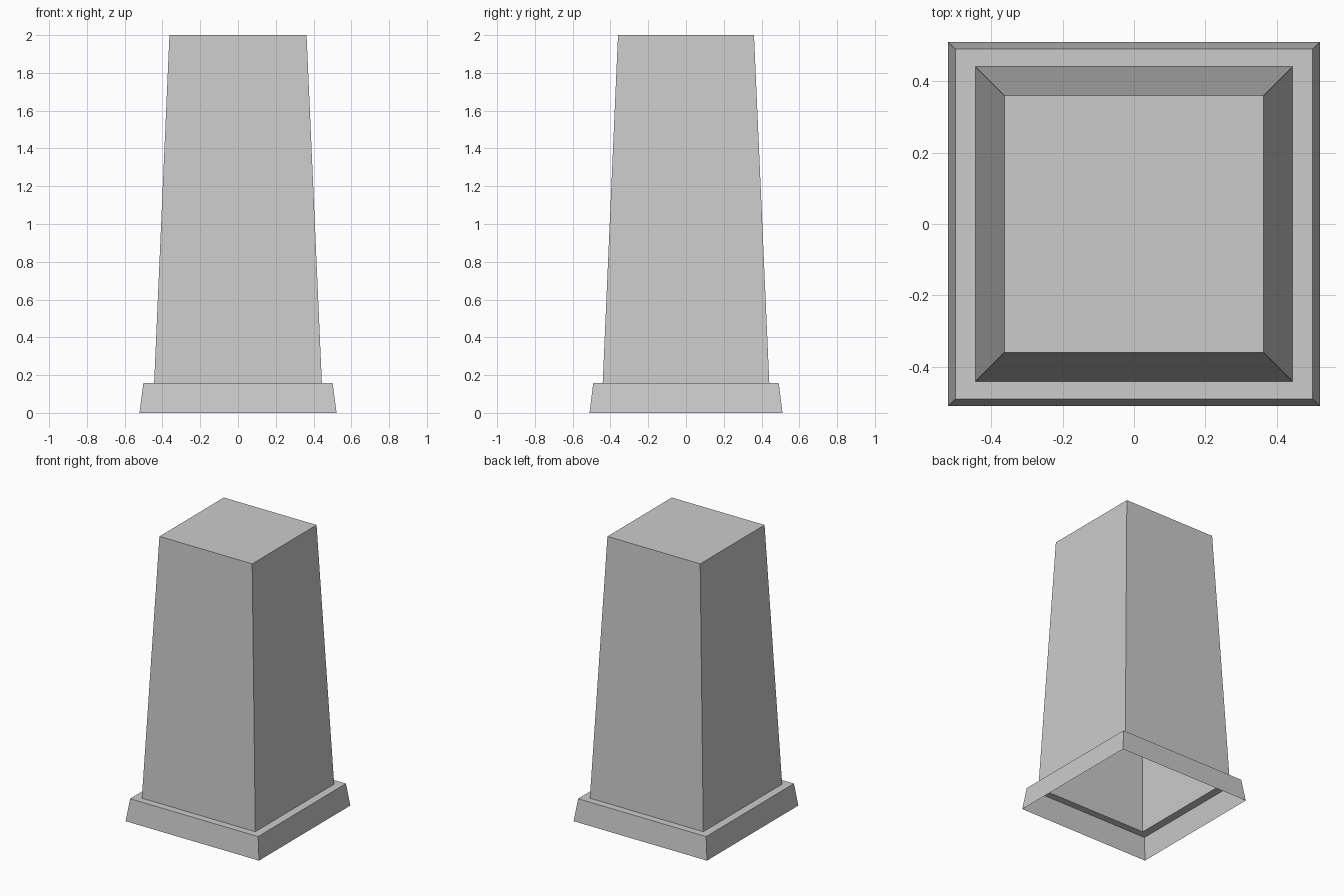
import bpy, bmesh

if "Cube" in bpy.data.objects:
    bpy.data.objects.remove(bpy.data.objects["Cube"])


def tapered_shell(name, sections, cap_top=False):
    """Open-bottomed shell through rectangular sections (half x, half y, z)."""
    bm = bmesh.new()
    rings = [[bm.verts.new((sx * hx, sy * hy, z))
              for sx, sy in ((-1, -1), (1, -1), (1, 1), (-1, 1))]
             for hx, hy, z in sections]
    for low, high in zip(rings, rings[1:]):
        for i in range(4):
            j = (i + 1) % 4
            bm.faces.new((low[i], low[j], high[j], high[i]))
    if cap_top:
        bm.faces.new(rings[-1])
    mesh = bpy.data.meshes.new(name)
    bm.to_mesh(mesh)
    bm.free()
    obj = bpy.data.objects.new(name, mesh)
    bpy.context.collection.objects.link(obj)
    return obj


LEDGE_Z = 0.157
shaft_foot = (0.444, 0.441, LEDGE_Z)

# Sloped plinth with a flat ledge running in to the shaft, open underneath
tapered_shell("plinth", [(0.522, 0.511, 0), (0.501, 0.491, LEDGE_Z), shaft_foot])

# Hollow tapered shaft with a flat top
tapered_shell("shaft", [shaft_foot, (0.363, 0.36, 2.0)], cap_top=True)
